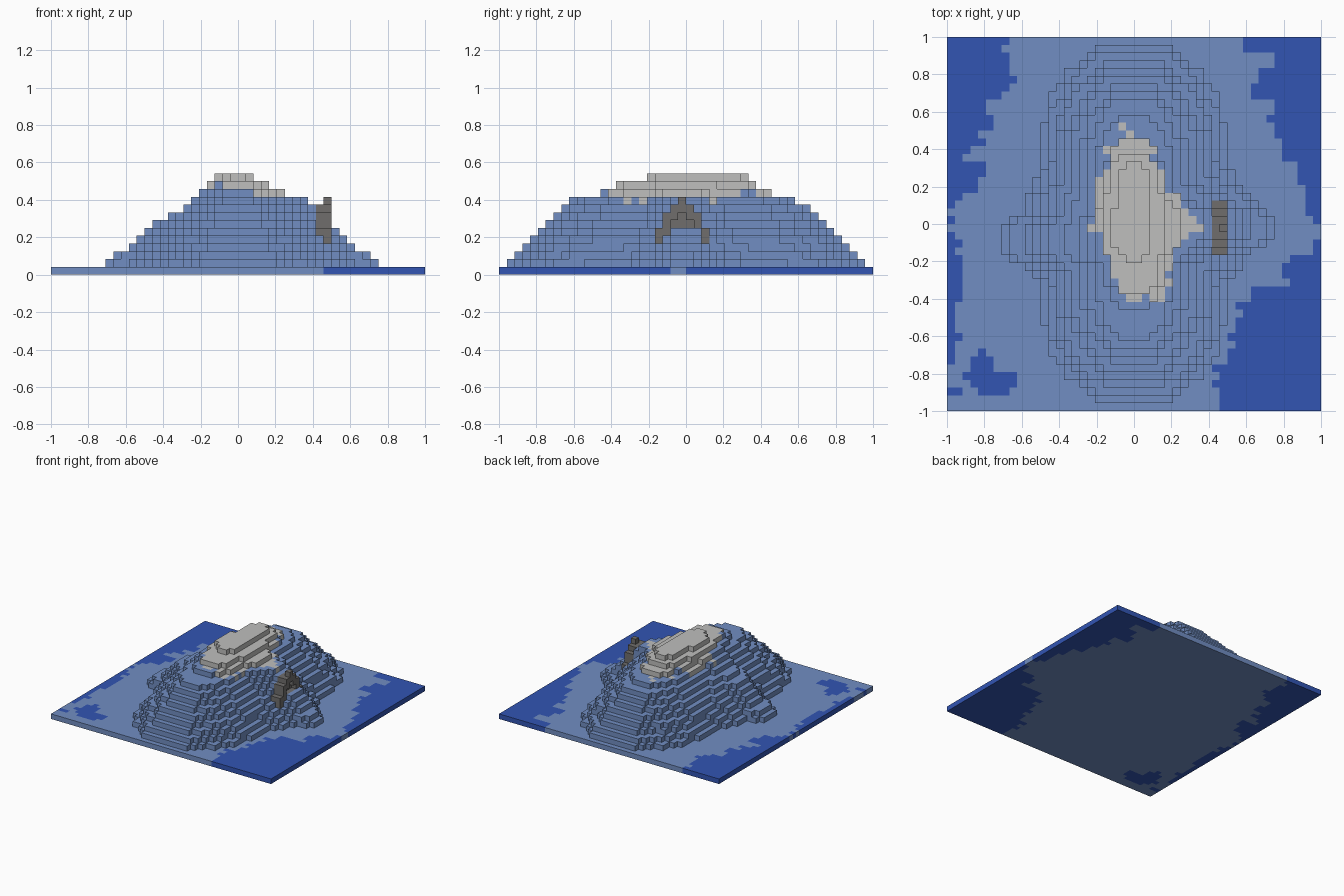
import bpy
import bmesh
import random
from mathutils import Vector

random.seed(4)
HALF = 24              # cells from the centre to an edge
CELL = 1 / HALF

if "Cube" in bpy.data.objects:
    bpy.data.objects.remove(bpy.data.objects["Cube"], do_unlink=True)


def make_material(name, color):
    mat = bpy.data.materials.new(name)
    mat.use_nodes = True
    mat.diffuse_color = (*color, 1)
    mat.node_tree.nodes["Principled BSDF"].inputs["Base Color"].default_value = (*color, 1)
    return mat


deep_blue = make_material("deep blue", (0.032, 0.09, 0.45))
pale_blue = make_material("pale blue", (0.165, 0.27, 0.54))
light_grey = make_material("light grey", (0.52, 0.52, 0.51))
dark_grey = make_material("dark grey", (0.16, 0.155, 0.15))


def inside(x, y, outline):
    """Even-odd test of a point against a closed outline."""
    hit = False
    for (ax, ay), (bx, by) in zip(outline, outline[1:] + outline[:1]):
        if (ay > y) != (by > y) and x < ax + (bx - ax) * (y - ay) / (by - ay):
            hit = not hit
    return hit


def layer_outline(west, east, south, north, waist):
    """Rounded hill section with a spur to each side."""
    def quarter(tip, end, sx, sy, mid):
        return [(sx * x, y) for x, y in (
            (waist * 0.36, sy * end), (waist * 0.75, sy * end * 0.84),
            (waist * 0.94, sy * end * 0.66), (waist, sy * end * 0.34),
            ((waist + tip) / 2, mid + sy * 3.2), (tip, mid + sy * 1.6))]
    return (quarter(east, north, 1, 1, -0.4) + quarter(east, south, 1, -1, -0.4)[::-1]
            + quarter(west, south, -1, -1, -2) + quarter(west, north, -1, 1, -2)[::-1])


cells = {}             # (column, row, layer) -> part name
SPAN = range(-HALF, HALF)

# Sea slab with a ragged shore
shore_west = [16, 16, 15, 16, 19, 18, 19, 22, 20, 20, 22, 23,
              24, 23, 22, 22, 22, 23, 23, 22, 23, 24, 23, 24]
shore_east = [14, 18, 16, 16, 18, 18, 19, 19, 21, 22, 22, 23,
              24, 23, 20, 20, 15, 14, 13, 13, 12, 11, 11, 11]
lagoon = [(-22, -20), (-19, -15), (-18, -19), (-15, -19), (-15, -21), (-18, -22.4)]
for j in SPAN:
    step = (HALF - 1 - j) // 2
    left = -shore_west[step] + random.choice((-1, 0, 0, 1))
    right = shore_east[step] + random.choice((-1, 0, 0, 0))
    for i in SPAN:
        dry = left <= i < right and not inside(i + 0.5, j + 0.5, lagoon)
        cells[i, j, 0] = "shore" if dry else "sea"

# Stepped hill, one section for each layer, with a snow field on top
sections = [(17, 18, 23, 23, 12), (16, 17, 22, 22, 11.2), (14, 15, 21, 20.6, 10.6),
            (13, 14, 20, 20, 10), (12, 13, 19, 19, 9), (11, 12, 18, 18, 8),
            (9, 11, 17, 17, 7), (7, 10, 16, 16, 6), (6, 9, 15, 14, 5),
            (5, 6, 11, 11, 4.2), (4, 4, 9, 9, 3.6), (3, 2, 5, 8, 2.4)]
snow_field = [(-1, 13), (-4, 7), (-6, 2), (-4, -3), (-2, -9), (0, -10),
              (4, -9), (5, -4), (8, 0), (5, 5), (3, 9)]
for k, section in enumerate(sections, start=1):
    outline = layer_outline(*section)
    for i in SPAN:
        for j in SPAN:
            if inside(i + 0.5, j + 0.5, outline):
                snowy = k >= 9 and inside(i + 0.5 + random.uniform(-0.7, 0.7),
                                          j + 0.5 + random.uniform(-0.7, 0.7), snow_field)
                cells[i, j, k] = "snow_cap" if snowy else "hill"

# Pointed cave arch on the east spur
arch_tops = [9, 8, 7, 5]
for j in range(-4, 3):
    d = abs(j + 1)
    for i in (10, 11):
        for k in range(4, 10):
            if k <= arch_tops[d] and (i == 11 or k < 9):
                cells[i, j, k] = "cave_arch"
# Opening under the arch
for j, k in ((-2, 6), (-1, 6), (0, 6), (-1, 7)):
    cells.pop((11, j, k), None)

AXES = [Vector((1, 0, 0)), Vector((0, 1, 0)), Vector((0, 0, 1))]


def build_part(name, mat):
    """Outer faces of all the cells of one part."""
    bm = bmesh.new()
    for cell, part in cells.items():
        if part != name:
            continue
        centre = Vector(cell) + Vector((0.5, 0.5, 0.5))
        for a, axis in enumerate(AXES):
            u, v = AXES[(a + 1) % 3] / 2, AXES[(a + 2) % 3] / 2
            for side in (1, -1):
                beyond = tuple(int(c) for c in Vector(cell) + axis * side)
                if beyond in cells:
                    continue
                mid = centre + axis * side / 2
                corners = [mid - u - v, mid + u - v, mid + u + v, mid - u + v]
                bm.faces.new([bm.verts.new(p * CELL) for p in corners[::side]])
    bmesh.ops.remove_doubles(bm, verts=bm.verts, dist=CELL / 100)
    bmesh.ops.dissolve_limit(bm, angle_limit=0.01, verts=bm.verts, edges=bm.edges)
    mesh = bpy.data.meshes.new(name)
    bm.to_mesh(mesh)
    bm.free()
    mesh.materials.append(mat)
    bpy.context.collection.objects.link(bpy.data.objects.new(name, mesh))


for part, mat in (("sea", deep_blue), ("shore", pale_blue), ("hill", pale_blue),
                  ("snow_cap", light_grey), ("cave_arch", dark_grey)):
    build_part(part, mat)
